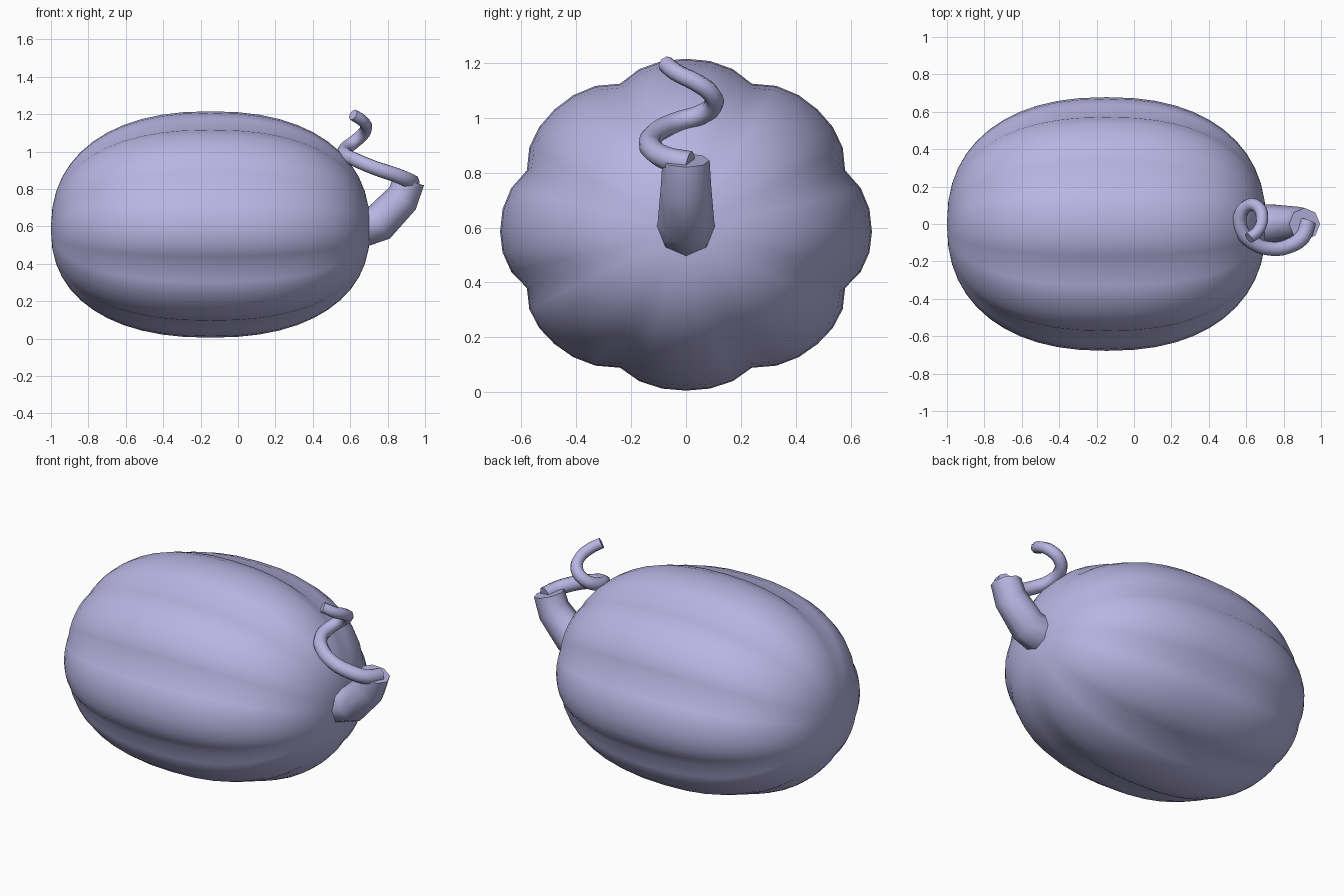
import bpy, bmesh
from math import sin, cos, pi, radians
from mathutils import Vector

if "Cube" in bpy.data.objects:
    bpy.data.objects.remove(bpy.data.objects["Cube"])

MAT = bpy.data.materials.new("lilac_skin")
MAT.diffuse_color = (0.48, 0.46, 0.76, 1)
MAT.use_nodes = True
MAT.node_tree.nodes["Principled BSDF"].inputs["Base Color"].default_value = MAT.diffuse_color


def add(name, me, angle):
    """Put a mesh in the scene, smooth-shaded below the given edge angle."""
    ob = bpy.data.objects.new(name, me)
    bpy.context.collection.objects.link(ob)
    me.materials.clear()
    me.materials.append(MAT)
    bpy.ops.object.select_all(action='DESELECT')
    ob.select_set(True)
    bpy.context.view_layer.objects.active = ob
    bpy.ops.object.shade_smooth_by_angle(angle=radians(angle))


def loft(name, rings, angle):
    """Skin a list of closed rings and close both ends."""
    bm = bmesh.new()
    loops = [[bm.verts.new(p) for p in ring] for ring in rings]
    n = len(loops[0])
    for a, b in zip(loops, loops[1:]):
        for i in range(n):
            j = (i + 1) % n
            bm.faces.new((a[i], a[j], b[j], b[i]))
    bm.faces.new(loops[0])
    bm.faces.new(loops[-1])
    bmesh.ops.recalc_face_normals(bm, faces=bm.faces)
    me = bpy.data.meshes.new(name)
    bm.to_mesh(me)
    bm.free()
    add(name, me, angle)


# Ribbed body: full, rounded barrel along x with eight bulging lobes
SEGS, ROWS, FULL = 48, 24, 2.3
rings = []
for r in range(ROWS + 1):
    phi = 0.01 + (pi - 0.02) * r / ROWS
    c, w = cos(phi), sin(phi) ** (2 / FULL)
    x = -0.147 - 0.853 * abs(c) ** (2 / FULL) * (1 if c > 0 else -1)
    ring = []
    for s in range(SEGS):
        th = 2 * pi * s / SEGS
        t = abs((s + 3) % 6 - 3) / 3          # 0 on a lobe crest, 1 in a groove
        rad = w * (0.678 - 0.05 * w * t ** 2.5)
        z = rad * cos(th) * (0.93 if cos(th) > 0 else 0.855)
        ring.append((x, rad * sin(th), 0.585 + z))
    rings.append(ring)
loft("gourd_body", rings, 80)

# Stubby eight-sided stem bending upward: (x, z, radius, heading in degrees)
stem = [(0.60, 0.60, 0.106, 0), (0.68, 0.60, 0.106, 8), (0.757, 0.622, 0.103, 32),
        (0.88, 0.75, 0.092, 50), (0.912, 0.845, 0.086, 73)]
rings = []
for x, z, r, h in stem:
    up = Vector((-sin(radians(h)), 0, cos(radians(h))))
    rings.append([Vector((x, 0, z)) + r * (cos(k * pi / 4) * up + Vector((0, sin(k * pi / 4), 0)))
                  for k in range(8)])
loft("stem", rings, 50)

# Curling tendril swept along a spiral and tapering to its tip
path = [(0.93, 0.015, 0.835), (0.90, -0.07, 0.852), (0.82, -0.12, 0.883), (0.73, -0.132, 0.913),
        (0.635, -0.10, 0.953), (0.573, -0.03, 0.985), (0.57, 0.05, 1.01), (0.612, 0.10, 1.045),
        (0.665, 0.09, 1.09), (0.685, 0.035, 1.13), (0.665, -0.035, 1.165), (0.615, -0.075, 1.197)]
cu = bpy.data.curves.new("tendril_path", 'CURVE')
cu.dimensions = '3D'
cu.bevel_depth = 0.044
cu.bevel_resolution = 2
cu.resolution_u = 3
cu.use_fill_caps = True
sp = cu.splines.new('BEZIER')
sp.bezier_points.add(len(path) - 1)
for i, (bp, p) in enumerate(zip(sp.bezier_points, path)):
    bp.co = p
    bp.handle_left_type = bp.handle_right_type = 'AUTO'
    bp.radius = 1 - 0.3 * i / (len(path) - 1)
helper = bpy.data.objects.new("tendril_path", cu)
bpy.context.collection.objects.link(helper)
bpy.context.view_layer.update()
dg = bpy.context.evaluated_depsgraph_get()
me = bpy.data.meshes.new_from_object(helper.evaluated_get(dg))
bpy.data.objects.remove(helper)
bm = bmesh.new()
bm.from_mesh(me)
bmesh.ops.remove_doubles(bm, verts=bm.verts, dist=1e-5)
bm.to_mesh(me)
bm.free()
add("tendril", me, 60)
